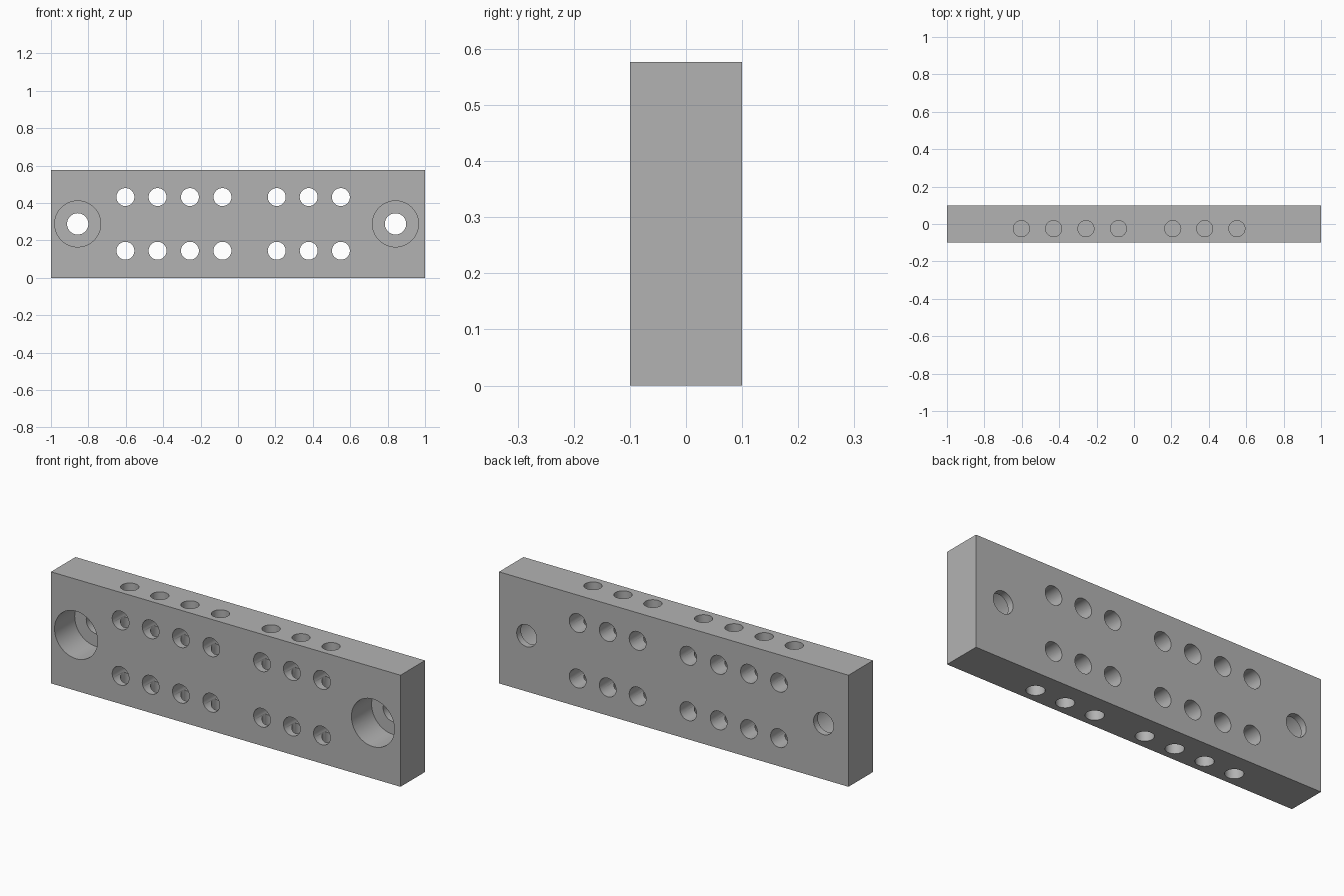
import bpy
import bmesh
import math
from mathutils import Matrix

if "Cube" in bpy.data.objects:
    bpy.data.objects.remove(bpy.data.objects["Cube"], do_unlink=True)

LENGTH, DEPTH, HEIGHT = 2.0, 0.2, 0.577
MID = HEIGHT / 2
FRONT = -DEPTH / 2
PAST = 0.05                     # how far cutters reach outside the block
HOLE_X = [-0.602, -0.43, -0.257, -0.083, 0.207, 0.378, 0.55]
ROW_Z = [0.145, HEIGHT - 0.145]
MOUNT_X = [-0.857, 0.842]

grey = bpy.data.materials.new("plain grey")
grey.use_nodes = True
colour = (0.45, 0.45, 0.45, 1)
grey.diffuse_color = colour
grey.node_tree.nodes["Principled BSDF"].inputs["Base Color"].default_value = colour


def new_object(name, bm):
    mesh = bpy.data.meshes.new(name)
    bm.to_mesh(mesh)
    bm.free()
    mesh.materials.append(grey)
    obj = bpy.data.objects.new(name, mesh)
    bpy.context.collection.objects.link(obj)
    return obj


def add_drill(bm, radius, length, centre, along_y):
    turn = Matrix.Rotation(math.pi / 2, 4, "X") if along_y else Matrix()
    bmesh.ops.create_cone(bm, cap_ends=True, segments=48, radius1=radius,
                          radius2=radius, depth=length,
                          matrix=Matrix.Translation(centre) @ turn)


# Solid block
bm = bmesh.new()
bmesh.ops.create_cube(bm, size=1, matrix=Matrix.Translation((0, 0, MID))
                      @ Matrix.Diagonal((LENGTH, DEPTH, HEIGHT, 1)))
block = new_object("drilled_block", bm)

# Through holes from front to back: two rows of wire holes and two mounting holes
bm = bmesh.new()
for x in HOLE_X:
    for z in ROW_Z:
        add_drill(bm, 0.048, DEPTH + 2 * PAST, (x, 0, z), True)
for x in MOUNT_X:
    add_drill(bm, 0.057, DEPTH + 2 * PAST, (x, 0, MID), True)
through = new_object("through_hole_cutter", bm)

# Wide recesses in the front around the mounting holes
bm = bmesh.new()
recess = 0.165
for x in MOUNT_X:
    add_drill(bm, 0.123, recess + PAST, (x, FRONT + (recess - PAST) / 2, MID), True)
recesses = new_object("recess_cutter", bm)

# Blind screw holes in the top and bottom, crossing the wire holes
bm = bmesh.new()
blind = 0.23
for x in HOLE_X:
    for z in ((blind - PAST) / 2, HEIGHT - (blind - PAST) / 2):
        add_drill(bm, 0.043, blind + PAST, (x, -0.025, z), False)
screws = new_object("screw_hole_cutter", bm)

# Cut the block, then drop the cutters
cutters = [through, recesses, screws]
for cutter in cutters:
    cutter.hide_render = True
    cut = block.modifiers.new(cutter.name, "BOOLEAN")
    cut.operation = "DIFFERENCE"
    cut.solver = "EXACT"
    cut.object = cutter
bpy.context.view_layer.update()
graph = bpy.context.evaluated_depsgraph_get()
drilled = bpy.data.meshes.new_from_object(block.evaluated_get(graph))
block.modifiers.clear()
block.data = drilled
for cutter in cutters:
    bpy.data.objects.remove(cutter, do_unlink=True)

# Smooth hole walls, sharp rims
bpy.ops.object.select_all(action="DESELECT")
block.select_set(True)
bpy.context.view_layer.objects.active = block
bpy.ops.object.shade_smooth_by_angle(angle=math.radians(30))
